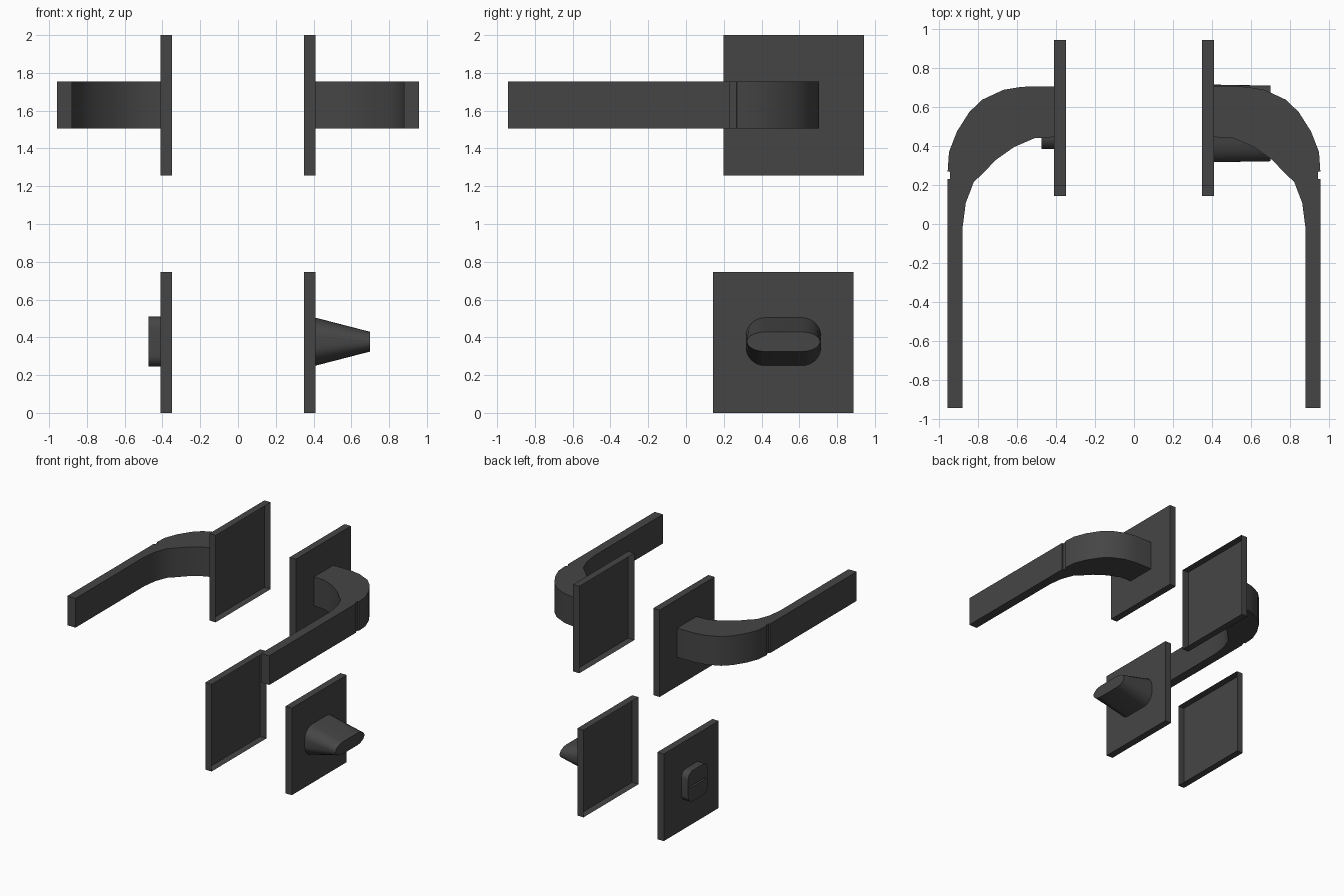
import bpy, bmesh, math

if "Cube" in bpy.data.objects:
    bpy.data.objects.remove(bpy.data.objects["Cube"])

dark = bpy.data.materials.new("dark_metal")
dark.diffuse_color = (0.06, 0.06, 0.06, 1)
dark.use_nodes = True
dark.node_tree.nodes["Principled BSDF"].inputs["Base Color"].default_value = dark.diffuse_color


def finish(name, bm):
    bmesh.ops.recalc_face_normals(bm, faces=bm.faces[:])
    me = bpy.data.meshes.new(name)
    bm.to_mesh(me)
    bm.free()
    me.shade_smooth()
    me.set_sharp_from_angle(angle=math.radians(30))
    me.materials.append(dark)
    ob = bpy.data.objects.new(name, me)
    bpy.context.collection.objects.link(ob)
    return ob


def loft(name, rings):
    """Skin a stack of equal-length rings and cap both ends."""
    bm = bmesh.new()
    vs = [[bm.verts.new(p) for p in ring] for ring in rings]
    n = len(vs[0])
    for a, b in zip(vs, vs[1:]):
        for i in range(n):
            j = (i + 1) % n
            bm.faces.new((a[i], a[j], b[j], b[i]))
    bm.faces.new(vs[0])
    bm.faces.new(vs[-1])
    return finish(name, bm)


def rounded_rect(x, cy, cz, w, h, r, rz=None, seg=8):
    """Rounded rectangle in the yz plane; r and rz are the corner radii."""
    rz = r if rz is None else rz
    pts = []
    for k, (sy, sz) in enumerate(((1, 1), (-1, 1), (-1, -1), (1, -1))):
        for i in range(seg + 1):
            a = math.pi / 2 * (k + i / seg)
            pts.append((x, cy + sy * (w / 2 - r) + r * math.cos(a),
                        cz + sz * (h / 2 - rz) + rz * math.sin(a)))
    return pts


def plate(name, side, y0, y1, z0, z1):
    """Rose plate: thin square cover, hollow on the door side."""
    bm = bmesh.new()
    bmesh.ops.create_cube(bm, size=1)
    bm.normal_update()
    inner = [f for f in bm.faces if f.normal.x * side < -0.9]
    bmesh.ops.delete(bm, geom=inner, context='FACES_ONLY')
    for v in bm.verts:
        v.co.x = side * (0.38 + 0.03 * (1 if v.co.x * side > 0 else -1))
        v.co.y = y1 if v.co.y > 0 else y0
        v.co.z = z1 if v.co.z > 0 else z0
    return finish(name, bm)


# Lever outline seen from above: outer bend, groove, grip, inner bend
LEVER = [(0.41, 0.705), (0.575, 0.704), (0.67, 0.688), (0.78, 0.637),
         (0.845, 0.574), (0.908, 0.475), (0.949, 0.37), (0.956, 0.27),
         (0.945, 0.268), (0.945, 0.23), (0.957, 0.23), (0.957, -0.943),
         (0.879, -0.943), (0.879, -0.015), (0.863, 0.108), (0.822, 0.215),
         (0.76, 0.31), (0.69, 0.375), (0.615, 0.42), (0.51, 0.44), (0.41, 0.446)]
# Inner bend
LEVER[16:19] = [(0.765, 0.27), (0.71, 0.328), (0.615, 0.395)]

# Plates and levers on both sides of the door
for side, tag in ((-1, "left"), (1, "right")):
    plate(tag + "_upper_plate", side, 0.198, 0.943, 1.256, 2.0)
    plate(tag + "_lower_plate", side, 0.143, 0.886, 0.0, 0.746)
    loft(tag + "_lever", [[(side * x, y, z) for x, y in LEVER]
                          for z in (1.505, 1.755)])

# Tapered thumb turn
CY, CZ = 0.516, 0.377
loft("thumb_turn", [rounded_rect(0.41, CY, CZ, 0.398, 0.254, 0.1),
                    rounded_rect(0.70, CY, CZ, 0.388, 0.104, 0.1, 0.052)])

# Emergency release button with a sunken slot
loft("release_button", [rounded_rect(-0.41, CY, CZ, 0.264, 0.264, 0.06),
                        rounded_rect(-0.475, CY, CZ, 0.264, 0.264, 0.06),
                        rounded_rect(-0.475, CY, CZ, 0.21, 0.014, 0.003),
                        rounded_rect(-0.45, CY, CZ, 0.21, 0.014, 0.003)])
